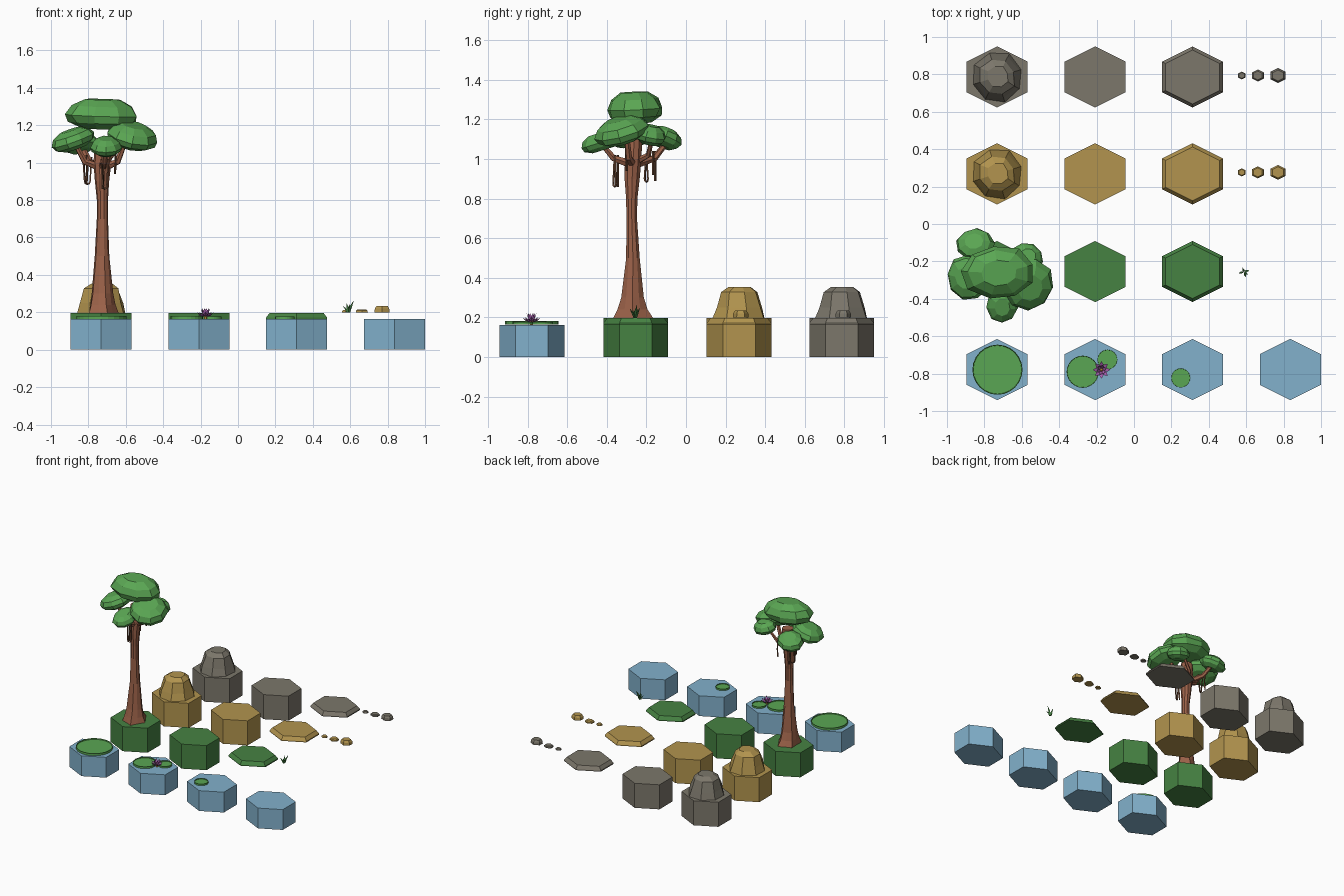
import bpy, bmesh, math, random
from mathutils import Vector, Matrix

if "Cube" in bpy.data.objects:
    bpy.data.objects.remove(bpy.data.objects["Cube"])

random.seed(4)


def mat(name, hexcol):
    m = bpy.data.materials.new(name)
    c = [int(hexcol[i:i + 2], 16) / 255 for i in (0, 2, 4)]
    m.diffuse_color = [((v + .055) / 1.055) ** 2.4 if v > .04 else v / 12.92 for v in c] + [1]
    m.use_nodes = True
    m.node_tree.nodes["Principled BSDF"].inputs["Base Color"].default_value = m.diffuse_color
    return m


WATER = mat("water_blue", "82B1CC")
GRASS = mat("grass_green", "468242")
SAND = mat("sandstone", "B2944E")
STONE = mat("grey_stone", "7C776B")
LEAF = mat("leaf_green", "5AA653")
BARK = mat("bark_brown", "9C6249")
VINE = mat("vine_brown", "6E4B36")
PETAL = mat("petal_purple", "A85FAE")
POLLEN = mat("pollen_yellow", "D8A848")


def add(name, bm, material):
    bmesh.ops.recalc_face_normals(bm, faces=bm.faces)
    me = bpy.data.meshes.new(name)
    bm.to_mesh(me)
    bm.free()
    me.materials.append(material)
    ob = bpy.data.objects.new(name, me)
    bpy.context.collection.objects.link(ob)
    return ob


def loft(name, rings, material, cap=(True, True)):
    """Skin a list of equal-length point rings."""
    bm = bmesh.new()
    vs = [[bm.verts.new(p) for p in r] for r in rings]
    n = len(vs[0])
    for a, b in zip(vs, vs[1:]):
        for i in range(n):
            j = (i + 1) % n
            bm.faces.new((a[i], a[j], b[j], b[i]))
    if cap[0]:
        bm.faces.new(vs[0][::-1])
    if cap[1]:
        bm.faces.new(vs[-1])
    return add(name, bm, material)


def hexring(x, y, z, r):
    # hexagon with points on y, as wide as it is long
    return [(x + r * a, y + r * b, z) for a, b in
            ((0, -1), (1, -.5), (1, .5), (0, 1), (-1, .5), (-1, -.5))]


def circle(x, y, z, rx, ry=None, n=8, jit=0.0, ph=0.0):
    ry = ry or rx
    out = []
    for i in range(n):
        a, k = 2 * math.pi * i / n + ph, 1 + random.uniform(-jit, jit)
        out.append((x + rx * k * math.cos(a), y + ry * k * math.sin(a), z))
    return out


def tube(name, points, material, bevel, radii=None, res=0):
    cu = bpy.data.curves.new(name, 'CURVE')
    cu.dimensions = '3D'
    cu.bevel_depth, cu.bevel_resolution, cu.use_fill_caps = bevel, res, True
    sp = cu.splines.new('POLY')
    sp.points.add(len(points) - 1)
    sp.use_smooth = False
    for i, p in enumerate(points):
        sp.points[i].co = (*p, 1)
        sp.points[i].radius = radii[i] if radii else 1
    tmp = bpy.data.objects.new(name + "_path", cu)
    me = bpy.data.meshes.new_from_object(tmp)
    bpy.data.objects.remove(tmp)
    me.name = name
    me.materials.clear()
    me.materials.append(material)
    for p in me.polygons:
        p.use_smooth = False
        p.material_index = 0
    bpy.context.collection.objects.link(bpy.data.objects.new(name, me))


COLS = (-.732, -.208, .313, .836)
ROWS = (.786, .268, -.254, -.778)   # stone, sand, grass, water
R, TOP, SEA = .1635, .197, .163

# Land tiles: plain block, block under a feature, thin bevelled slab
for label, y, m in (("stone", ROWS[0], STONE), ("sand", ROWS[1], SAND), ("grass", ROWS[2], GRASS)):
    for k, x in enumerate(COLS[:2]):
        loft(f"{label}_tile_{k + 1}", [hexring(x, y, 0, R), hexring(x, y, TOP, R)], m)
    loft(f"{label}_slab", [hexring(COLS[2], y, SEA, R), hexring(COLS[2], y, SEA + .008, R),
                           hexring(COLS[2], y, TOP, .144)], m)

# Boulders and pebbles
for label, y, m in (("stone", ROWS[0], STONE), ("sand", ROWS[1], SAND)):
    random.seed(8)
    x = COLS[0]
    loft(f"{label}_boulder", [circle(x, y, TOP - .004, .138, n=8, jit=.03, ph=.3),
                              circle(x, y, .25, .122, n=8, jit=.05, ph=.3),
                              circle(x, y, .328, .098, n=8, jit=.07, ph=.3),
                              circle(x + .005, y + .003, .355, .058, n=8, jit=.12, ph=.3)], m)
    for k, (px, r, h) in enumerate(((.576, .021, .012), (.662, .032, .016), (.77, .04, .035))):
        loft(f"{label}_pebble_{k + 1}", [hexring(px, y + .008, .199, r), hexring(px, y + .008, .199 + h * .6, r * .96),
                                         hexring(px, y + .008, .199 + h, r * .74)], m)

# Water tiles
for k, x in enumerate(COLS):
    loft(f"water_tile_{k + 1}", [hexring(x, ROWS[3], 0, R), hexring(x, ROWS[3], SEA, R)], WATER)

# Lily pads: flat dish with a thin upright rim
for k, (x, y, r, h) in enumerate(((-.73, -.779, .134, .018), (-.274, -.79, .086, .016),
                                  (-.142, -.725, .053, .014), (.25, -.823, .051, .014))):
    loft(f"lily_pad_{k + 1}", [circle(x, y, SEA + .001, r, n=24), circle(x, y, SEA + h, r, n=24),
                               circle(x, y, SEA + h, r * .975, n=24),
                               circle(x, y, SEA + h * .55, r * .965, n=24)], LEAF)

# Water flower: two whorls of pointed petals round a yellow heart
fx, fy, fz = -.174, -.78, .176
bm = bmesh.new()
for count, reach, rise, ph in ((8, .047, .024, 0), (6, .026, .046, .3)):
    for i in range(count):
        a = 2 * math.pi * i / count + ph
        d, s = Vector((math.cos(a), math.sin(a), 0)), Vector((-math.sin(a), math.cos(a), 0))
        o, up = Vector((fx, fy, fz)), Vector((0, 0, 1))
        mid = o + d * reach * .6 + up * rise * .4
        v = [bm.verts.new(p) for p in (o + d * .004, mid + s * .011 + up * .004, o + d * reach + up * rise,
                                       mid - s * .011 + up * .004, mid - up * .004)]
        for q in ((0, 4, 1), (4, 2, 1), (0, 3, 4), (4, 3, 2), (0, 1, 2, 3)):
            bm.faces.new([v[j] for j in q])
add("flower_petals", bm, PETAL)
loft("flower_heart", [circle(fx, fy, SEA, .008, n=6), circle(fx, fy, fz + .014, .009, n=6),
                      circle(fx, fy, fz + .02, .005, n=6)], POLLEN)

# Grass tuft: bent tapering blades
for k, (dx, dy, h, w) in enumerate(((.024, .006, .064, .008), (-.022, -.006, .036, .007),
                                    (.008, -.022, .045, .007), (-.006, .018, .05, .007), (.018, -.012, .034, .006))):
    x, y = .588 + dx * .25, -.256 + dy * .25
    loft(f"grass_blade_{k + 1}", [circle(x, y, .198, w * .7, n=3), circle(x + dx * .35, y + dy * .35, .198 + h * .55, w, n=3),
                                  circle(x + dx, y + dy, .198 + h, .0008, n=3)], GRASS)

# Tree trunk: flared root base, slim waist, widening into the crown
sections = ((-.725, -.267, .194, .088, .108), (-.727, -.27, .24, .072, .08), (-.727, -.27, .3, .06, .06),
            (-.727, -.268, .5, .039, .036), (-.725, -.274, .7, .030, .028), (-.725, -.274, .8, .030, .030),
            (-.727, -.272, .9, .038, .040), (-.725, -.267, 1.0, .048, .044), (-.722, -.26, 1.12, .042, .042))
rings = []
for k, (x, y, z, rx, ry) in enumerate(sections):
    ring = circle(x, y, z, rx, ry, n=10)
    pinch = (.78, .86, .92)[k] if k < 3 else 1       # grooves between the roots
    rings.append([(x + (p[0] - x) * (pinch if i % 2 else 1), y + (p[1] - y) * (pinch if i % 2 else 1), z)
                  for i, p in enumerate(ring)])
loft("tree_trunk", rings, BARK)

# Branches reaching into the leaf clumps
for name, tip in (("left", (-.87, -.29, 1.1)), ("right", (-.6, -.3, 1.12)),
                  ("front", (-.71, -.42, 1.07)), ("back", (-.83, -.10, 1.08))):
    t, b = Vector(tip), Vector((-.725, -.267, .97))
    mid = b.lerp(t, .65)
    mid.z = 1.005
    tube(f"{name}_branch", [b, mid, t], BARK, .022, (1.1, .8, .6), 1)

# Hanging vines: loops and loose strands
for k, (x, y, z0, z1, w) in enumerate(((-.805, -.2, 1.03, .885, .028), (-.712, -.36, 1.02, .86, .022))):
    pts = [(x + w * .5 * math.cos(a), y + w * .3 * math.cos(a), z1 + .015 - .015 * math.sin(a))
           for a in [math.pi * i / 4 for i in range(5)]]
    tube(f"vine_loop_{k + 1}", [(x + w * .8, y, z0)] + pts + [(x - w * .8, y, z0)], VINE, .0055)
for k, (x, y, z0, z1) in enumerate(((-.658, -.3, 1.1, .94), (-.725, -.345, 1.02, .86), (-.81, -.155, 1.04, .89),
                                    (-.7, -.165, 1.04, .92))):
    tube(f"vine_strand_{k + 1}", [(x, y, z0), (x + .004, y, (z0 + z1) / 2), (x, y, z1)], VINE, .006)
tube("back_right_branch", [(-.725, -.267, .98), (-.69, -.19, 1.02), (-.62, -.17, 1.11)], BARK, .02, (1, .7, .5), 1)


# Leaf clumps: squashed low-poly domes, tilted outward
def clump(name, c, size, tilt_x=0, tilt_y=0, seed=1):
    random.seed(seed)
    prof = ((.55, -.8), (.9, -.45), (1, -.02), (.85, .52), (.48, .9))
    rings = [circle(0, 0, z, r, n=9, jit=.045, ph=seed) for r, z in prof]
    ob = loft(name, rings, LEAF)
    ob.data.transform(Matrix.Translation(c) @ Matrix.Rotation(tilt_y, 4, 'Y') @ Matrix.Rotation(tilt_x, 4, 'X')
                      @ Matrix.Diagonal((*size, 1)))


clump("top_leaves", (-.725, -.258, 1.255), (.2, .145, .092), .05, .03, 1)
clump("right_leaves", (-.568, -.325, 1.142), (.142, .145, .07), .28, .22, 2)
clump("left_leaves", (-.882, -.285, 1.122), (.122, .125, .06), .1, -.34, 3)
clump("front_leaves", (-.705, -.43, 1.085), (.085, .105, .052), .3, 0, 4)
clump("back_leaves", (-.85, -.11, 1.105), (.105, .092, .056), -.35, -.15, 5)
clump("back_right_leaves", (-.575, -.18, 1.12), (.09, .08, .055), -.2, .15, 6)
